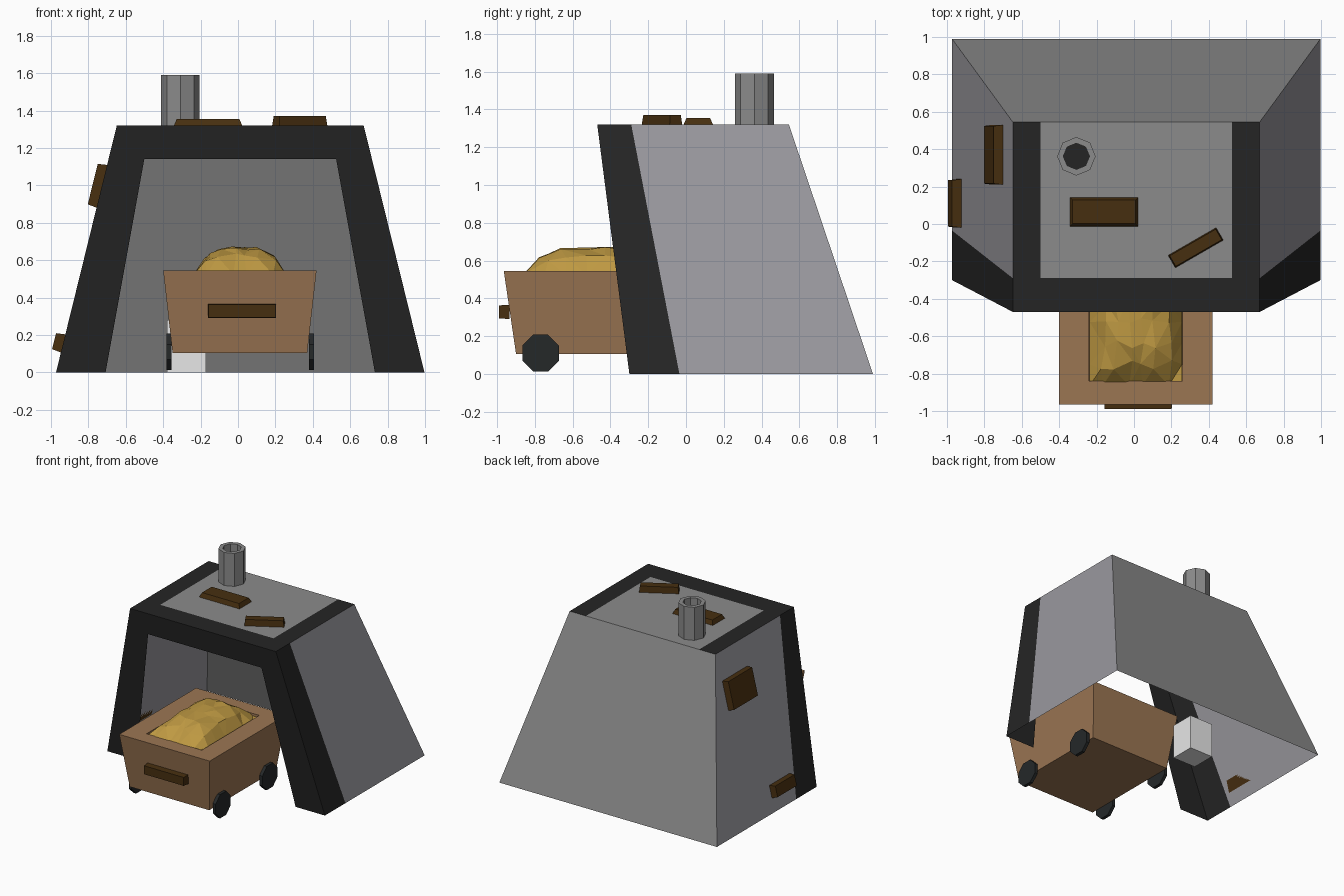
import bpy, bmesh, math, random
from mathutils import Vector, Matrix

if "Cube" in bpy.data.objects:
    bpy.data.objects.remove(bpy.data.objects["Cube"])

random.seed(4)


def mat(name, r, g, b):
    m = bpy.data.materials.new(name)
    m.diffuse_color = (r, g, b, 1)
    m.use_nodes = True
    m.node_tree.nodes["Principled BSDF"].inputs["Base Color"].default_value = m.diffuse_color
    return m


GREY = mat("stone_grey", .26, .26, .26)
SIDE = mat("pale_side_grey", .32, .315, .34)
DARK = mat("dark_trim", .018, .018, .018)
WHEEL = mat("wheel_black", .018, .021, .022)
PLANK = mat("dark_plank", .062, .028, .005)
WOOD = mat("cart_wood", .33, .18, .086)
GOLD = mat("gold_ore", .52, .32, .055)
WHITE = mat("white_block", .8, .8, .8)


def finish(name, bm, *mats):
    me = bpy.data.meshes.new(name)
    bm.to_mesh(me)
    bm.free()
    for m in mats:
        me.materials.append(m)
    ob = bpy.data.objects.new(name, me)
    bpy.context.collection.objects.link(ob)
    return ob


def loft(name, rings, *mats, matrix=Matrix(), last_mat=0):
    """Bridge successive rings of points and cap both ends."""
    bm = bmesh.new()
    vs = [[bm.verts.new(matrix @ Vector(p)) for p in r] for r in rings]
    n = len(rings[0])
    for a, b in zip(vs, vs[1:]):
        for i in range(n):
            j = (i + 1) % n
            bm.faces.new((a[i], a[j], b[j], b[i]))
    bm.faces.new(vs[0][::-1])
    bm.faces.new(vs[-1]).material_index = last_mat
    bmesh.ops.recalc_face_normals(bm, faces=bm.faces)
    return finish(name, bm, *mats)


def rect(x0, x1, y0, y1, z):
    return [(x0, y0, z), (x1, y0, z), (x1, y1, z), (x0, y1, z)]


def ngon(n, r, z, turn=0):
    return [(r * math.cos(turn + 2 * math.pi * i / n),
             r * math.sin(turn + 2 * math.pi * i / n), z) for i in range(n)]


def plank(name, length, width, thick, matrix, t=.012):
    l, w = length / 2, width / 2
    loft(name, [rect(-l, l, -w, w, 0), rect(-l + t, l - t, -w + t, w - t, thick)],
         PLANK, matrix=matrix)


def sheet(name, quads, m):
    """Thin open panels, normals turned away from the room centre."""
    bm = bmesh.new()
    for q in quads:
        f = bm.faces.new([bm.verts.new(p) for p in q])
        f.normal_update()
        if f.normal.dot(f.calc_center_median() - Vector((0, .3, .6))) < 0:
            f.normal_flip()
    bmesh.ops.remove_doubles(bm, verts=bm.verts, dist=1e-4)
    finish(name, bm, m)


# Building shell: (bottom, top) limits
H, CX = 1.32, .012
BX, TX = .985, .66            # half widths, bottom and top
IBX, ITX, IZ = .72, .513, 1.14  # portal opening
FB, FT = -.30, -.47           # front edge y
DB, DT = -.035, -.29          # trim band y
RB, RT = .99, .545            # rear edge y
IY = FB + (FT - FB) * IZ / H

trim, walls = [], []
for s in (-1, 1):
    b, t = CX + s * BX, CX + s * TX
    ib, it = CX + s * IBX, CX + s * ITX
    trim += [
        [(b, FB, 0), (ib, FB, 0), (it, IY, IZ), (t, FT, H)],     # portal leg
        [(b, FB, 0), (b, DB, 0), (t, DT, H), (t, FT, H)],        # side band
        [(t, DT, H), (it, DT, H), (it, RT, H), (t, RT, H)],      # roof strip
    ]
    walls.append([(b, DB, 0), (b, RB, 0), (t, RT, H), (t, DT, H)])
trim += [
    [(CX - TX, FT, H), (CX + TX, FT, H), (CX + ITX, IY, IZ), (CX - ITX, IY, IZ)],
    [(CX - TX, FT, H), (CX + TX, FT, H), (CX + TX, DT, H), (CX - TX, DT, H)],
]
sheet("portal_trim", trim, DARK)
sheet("side_walls", walls, SIDE)
sheet("back_wall_and_roof", [
    [(CX - BX, RB, 0), (CX + BX, RB, 0), (CX + TX, RT, H), (CX - TX, RT, H)],
    rect(CX - ITX, CX + ITX, DT, RT, H)], GREY)

# Chimney pipe with a dark bottom
loft("chimney", [ngon(8, .103, 1.315), ngon(8, .103, 1.59),
                 ngon(8, .07, 1.59), ngon(8, .07, 1.335)],
     GREY, DARK, matrix=Matrix.Translation((-.308, .362, 0)), last_mat=1)

# Roof planks
plank("roof_plank_long", .365, .155, .035, Matrix.Translation((-.16, .065, H)), .015)
plank("roof_plank_angled", .296, .077, .05,
      Matrix.Translation((.33, -.127, H)) @ Matrix.Rotation(math.radians(30), 4, 'Z'), .006)

# Planks lying on the left sloping wall
lean = math.atan2(BX - TX, H)
wall_axes = Matrix(((0, math.sin(lean), -math.cos(lean)),
                    (-1, 0, 0),
                    (0, math.cos(lean), math.sin(lean)))).to_4x4()
for name, y, z, l, w in (("wall_plank_upper", .37, .995, .32, .235),
                         ("wall_plank_lower", .11, .155, .26, .1)):
    x = CX - BX + z * math.tan(lean)
    plank(name, l, w, .05, Matrix.Translation((x, y, z)) @ wall_axes, .006)

# Cart body with recessed top
CY = -.468
loft("cart_body", [rect(-.35, .37, -.90, -.036, .105),
                   rect(-.40, .42, -.965, .03, .545),
                   rect(-.24, .26, -.84, -.096, .545),
                   rect(-.24, .26, -.84, -.096, .50)], WOOD)
plank("cart_front_plank", .365, .075, .055,
      Matrix.Translation((.022, -.935, .328)) @ Matrix.Rotation(math.pi / 2, 4, 'X'), .003)

# Cart wheels
for x in (-.368, .392):
    for side, y in (("front", -.77), ("rear", -.166)):
        loft(f"wheel_{side}_{'left' if x < 0 else 'right'}",
             [ngon(8, .105, -.013, math.pi / 8), ngon(8, .105, .013, math.pi / 8)], WHEEL,
             matrix=Matrix.Translation((x, y, .11)) @ Matrix.Rotation(math.pi / 2, 4, 'Y'))

# Ore heap: low-poly dome with uneven facets
bm = bmesh.new()
bmesh.ops.create_grid(bm, x_segments=7, y_segments=7, size=1)
for v in bm.verts:
    u, w = v.co.x, v.co.y
    h = max(0, (1 - u * u) * (1 - w * w)) ** .55
    if h > 0:
        u += random.uniform(-.08, .08)
        w += random.uniform(-.08, .08)
        h *= random.uniform(.86, 1.04)
    v.co = (.01 + .247 * u, CY + .395 * w, .525 + .165 * h)
bmesh.ops.triangulate(bm, faces=bm.faces)
finish("ore_heap", bm, GOLD)

# Small block at the back of the room
loft("white_block", [rect(-.38, -.172, .256, .456, 0),
                     rect(-.38, -.172, .256, .456, .28)], WHITE)
